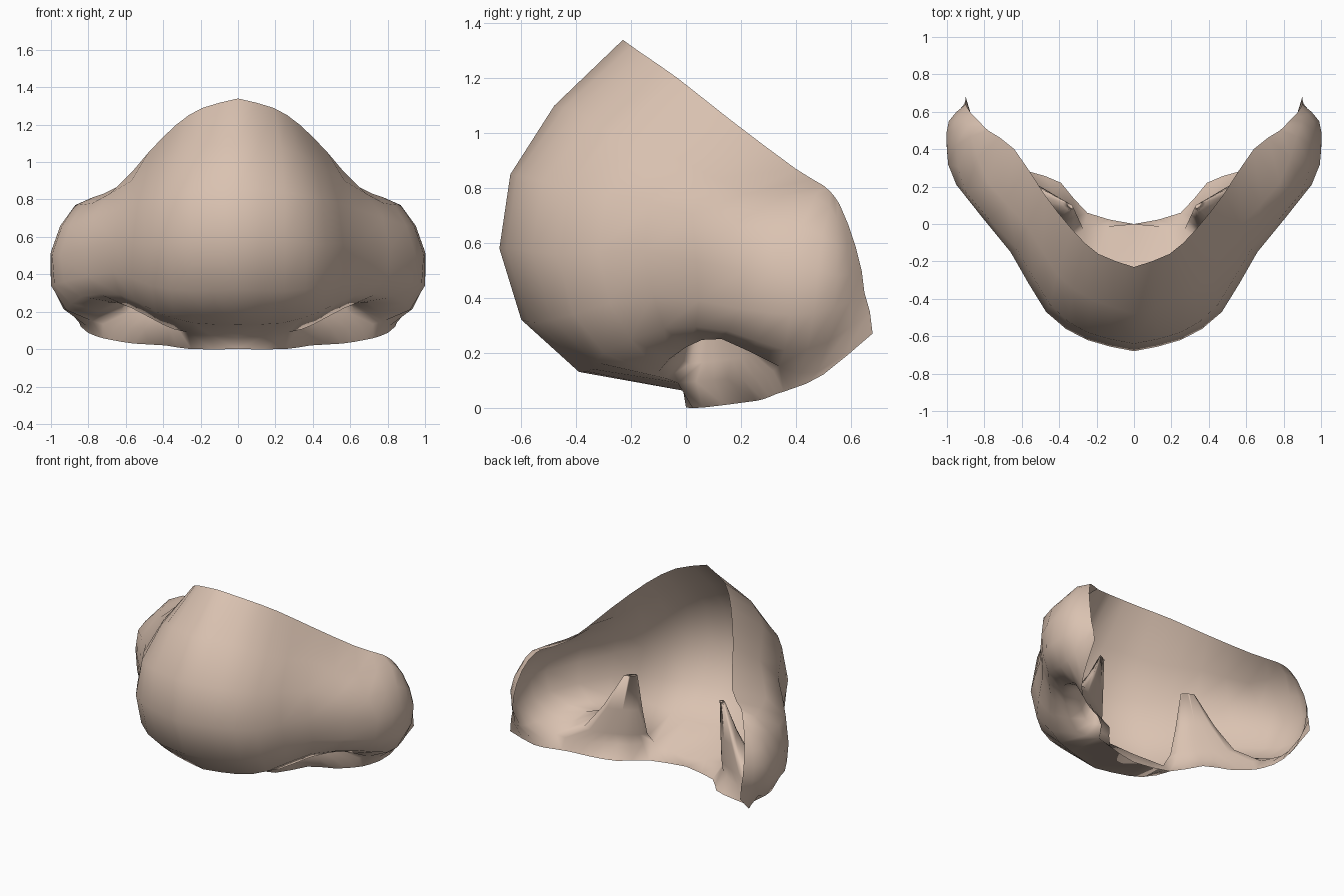
import bpy
import bmesh
from mathutils import Vector

if "Cube" in bpy.data.objects:
    bpy.data.objects.remove(bpy.data.objects["Cube"], do_unlink=True)

skin = bpy.data.materials.new("skin")
skin.use_nodes = True
colour = (0.70, 0.54, 0.44, 1)
skin.diffuse_color = colour
skin.node_tree.nodes["Principled BSDF"].inputs["Base Color"].default_value = colour


def points(*coords):
    """Turn hundredths of a unit into vectors."""
    return [Vector(c) / 100 for c in coords]


def spline(control, steps):
    """Smooth curve passing through every control point."""
    result = []
    last = len(control) - 1
    for i in range(last):
        b, c = control[i], control[i + 1]
        a = control[i - 1] if i > 0 else b * 2 - c
        d = control[i + 2] if i + 1 < last else c * 2 - b
        for k in range(steps):
            t = k / steps
            result.append(b + (c - a) * t / 2
                          + (a * 2 - b * 5 + c * 4 - d) * t ** 2 / 2
                          + (b * 3 - a - c * 3 + d) * t ** 3 / 2)
    result.append(control[-1].copy())
    return result


def add_sheet(bm, rows):
    """Skin a grid of equally long rows, outside facing forward."""
    grid = [[bm.verts.new(p) for p in row] for row in rows]
    for upper, lower in zip(grid, grid[1:]):
        for c in range(len(upper) - 1):
            bm.faces.new((lower[c], lower[c + 1], upper[c + 1], upper[c]))


# Bridge and tip: profiles from the top edge down to the nostril rim
bridge = [
    points((0, -23, 134), (0, -48, 110), (0, -64, 85), (0, -68, 58),
           (0, -60, 32), (0, -39, 13), (0, 0, 6)),
    points((19, -16, 129), (23, -40, 108), (25, -58, 84), (25, -62, 58),
           (25, -54, 31), (24, -34, 14), (27, -3, 9)),
    points((33, -3, 120), (41, -27, 100), (45, -43, 80), (47, -47, 56),
           (47, -41, 34), (44, -30, 20), (40, -10, 13)),
]
# Crease where the tip meets the wing
crease = points((48, 16, 105), (57, -1, 90), (63, -13, 75), (66, -15, 57),
                (67, -12, 41), (63, -8, 29), (57, 0, 22))
# Wing: profiles running round to its back tip
wing = [
    points((64, 40, 87), (78, 22, 78), (90, 17, 66), (95, 21, 50),
           (93, 20, 36), (84, 15, 28), (70, 13, 25)),
    points((78, 50, 81), (87, 47, 77), (95, 42, 66), (100, 40, 52),
           (100, 38, 34), (92, 36, 21), (78, 34, 15)),
    points((82, 54, 77), (90, 55, 69), (96, 55, 59), (99, 55, 48),
           (98, 54, 36), (93, 52, 24), (84, 48, 13)),
    points((84, 56, 74), (87, 59, 67), (89, 62, 58), (90, 64, 50),
           (90, 65, 42), (90, 67, 35), (90, 68, 27)),
]
STEPS = 2
profiles = bridge + [crease] + wing
shell = [spline(list(row), STEPS) for row in zip(*profiles)]
rim = shell[-1]
corner = 5 * STEPS  # where the nostril ends and the wing meets the lip

# Lip base: strip behind the nostrils, running into the wing tip
floor = rim[:STEPS] + spline(points((27, -3, 9), (36, 10, 10), (50, 20, 11),
                                    (66, 29, 12), (78, 34, 15)), STEPS)
edge = spline(points((0, 0, 0), (25, 6, 0), (39, 22, 2), (56, 28, 3),
                     (68, 33, 5), (76, 39, 7), (84, 50, 12), (90, 68, 27)), STEPS)
lip = [floor + rim[corner + 1:], edge]

# Nostril: tapering tunnel from the opening up to a narrow peak
loop = rim[STEPS:corner + 1] + floor[-2:STEPS - 1:-1]
peak = Vector((0.33, 0.10, 0.59))
tunnel = []
for inward, rise in ((0, 0), (0.35, 0.14), (0.6, 0.5), (0.86, 1), (1, 1)):
    tunnel.append([Vector((p.x + (peak.x - p.x) * inward,
                           p.y + (peak.y - p.y) * inward,
                           p.z + (peak.z - p.z) * rise)) for p in loop])

# Weld the sheets into one smooth skin and mirror it
bm = bmesh.new()
for rows in (shell, lip, tunnel):
    add_sheet(bm, rows)
bmesh.ops.remove_doubles(bm, verts=bm.verts, dist=0.0005)
for face in bm.faces:
    face.smooth = True
mesh = bpy.data.meshes.new("nose")
bm.to_mesh(mesh)
bm.free()
mesh.materials.append(skin)
nose = bpy.data.objects.new("nose", mesh)
bpy.context.collection.objects.link(nose)
mirror = nose.modifiers.new("mirror", "MIRROR")
mirror.use_clip = True
